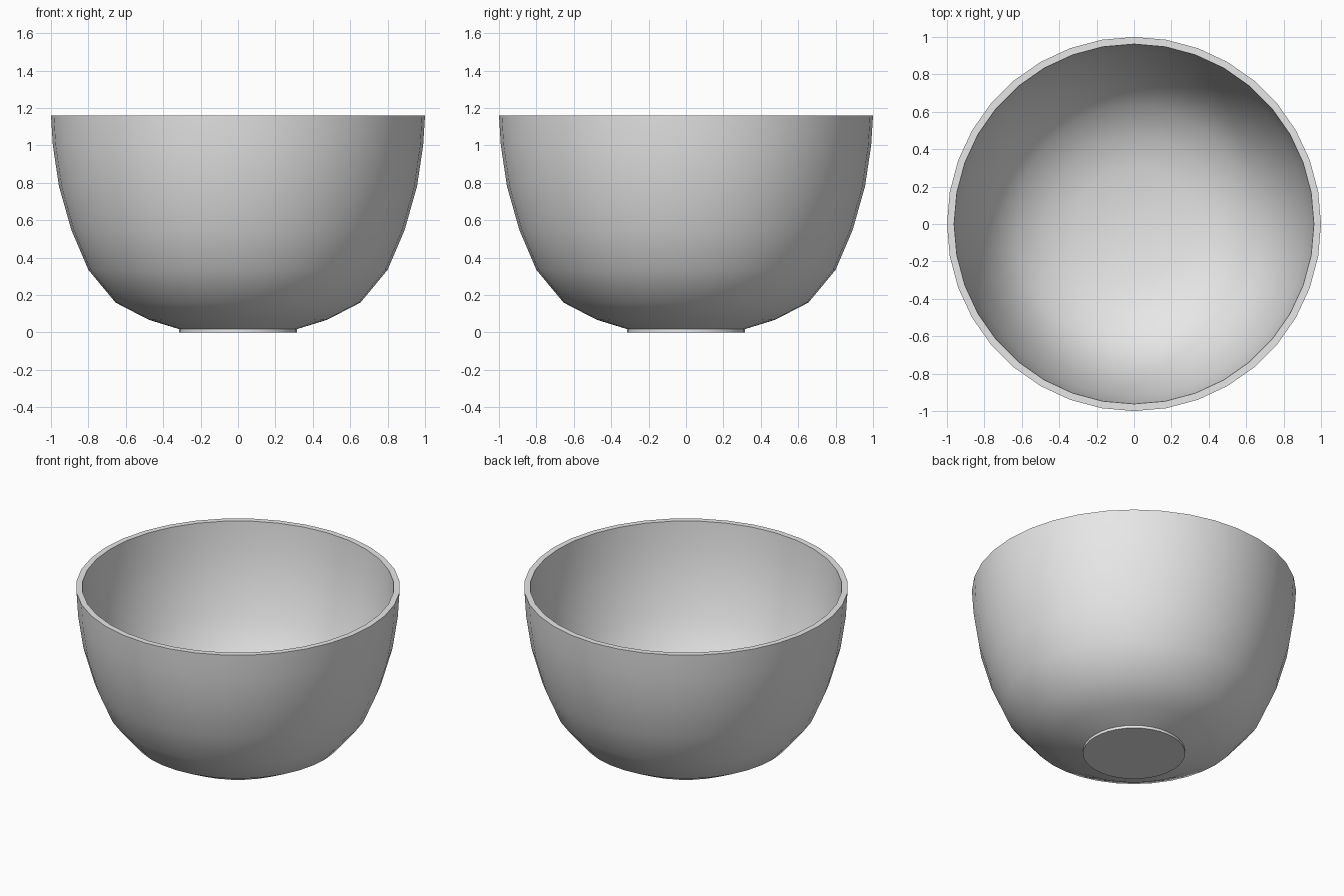
import bpy
import bmesh
import math

cube = bpy.data.objects.get("Cube")
if cube:
    bpy.data.objects.remove(cube, do_unlink=True)

SEGMENTS = 36

# Cross-section (radius, height): foot, outer wall, rim, inner wall, floor
OUTER = [(0.0, 0.0), (0.315, 0.0), (0.315, 0.018), (0.477, 0.068), (0.655, 0.16),
         (0.80, 0.335), (0.89, 0.545), (0.957, 0.78), (0.99, 1.0), (1.0, 1.16)]
INNER = [(0.962, 1.16), (0.952, 1.0), (0.919, 0.79), (0.855, 0.562), (0.768, 0.358),
         (0.634, 0.192), (0.465, 0.105), (0.308, 0.056), (0.0, 0.04)]

# Plain grey material
grey = bpy.data.materials.new("light_grey")
grey.use_nodes = True
grey.diffuse_color = (0.8, 0.8, 0.8, 1.0)
grey.node_tree.nodes["Principled BSDF"].inputs["Base Color"].default_value = (0.8, 0.8, 0.8, 1.0)

# Spin the cross-section into the bowl
bm = bmesh.new()
points = [bm.verts.new((r, 0, z)) for r, z in OUTER + INNER]
edges = [bm.edges.new(pair) for pair in zip(points, points[1:])]
bmesh.ops.spin(bm, geom=points + edges, cent=(0, 0, 0), axis=(0, 0, 1),
               angle=math.tau, steps=SEGMENTS, use_merge=False)
bmesh.ops.remove_doubles(bm, verts=bm.verts, dist=0.0005)
bmesh.ops.recalc_face_normals(bm, faces=bm.faces)

mesh = bpy.data.meshes.new("bowl")
bm.to_mesh(mesh)
bm.free()
mesh.materials.append(grey)

bowl = bpy.data.objects.new("bowl", mesh)
bpy.context.collection.objects.link(bowl)

# Smooth walls with a crisp rim and foot
bpy.ops.object.select_all(action="DESELECT")
bowl.select_set(True)
bpy.context.view_layer.objects.active = bowl
bpy.ops.object.shade_smooth_by_angle(angle=math.radians(35))
